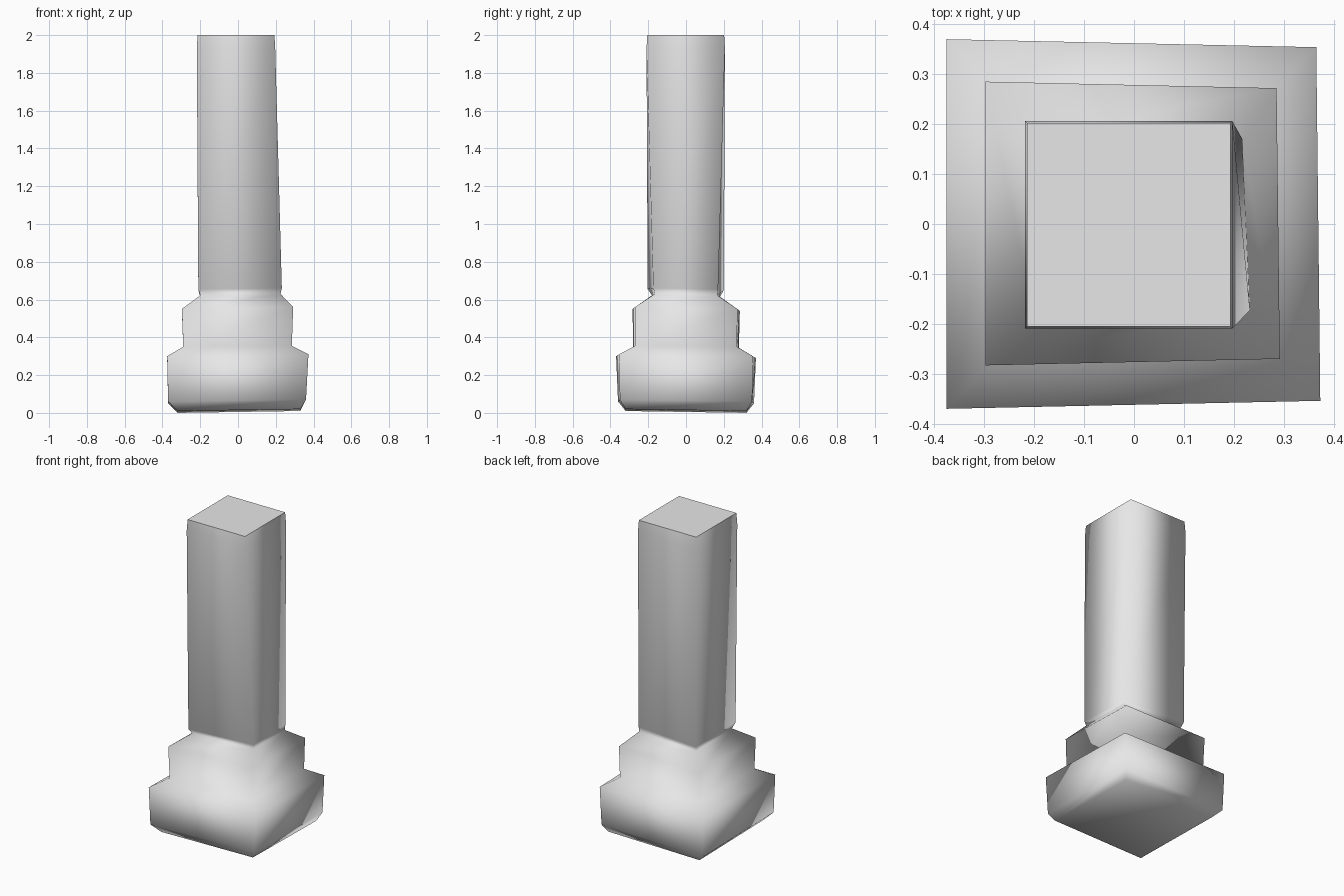
import bpy
import bmesh

default = bpy.data.objects.get("Cube")
if default:
    bpy.data.objects.remove(default, do_unlink=True)

# Plain stone material
stone = bpy.data.materials.new("pale_grey_stone")
stone.use_nodes = True
stone.diffuse_color = (0.8, 0.8, 0.8, 1)
stone.node_tree.nodes["Principled BSDF"].inputs["Base Color"].default_value = (0.8, 0.8, 0.8, 1)


def corners(left, right, front, back, z, tilt=0.0, pinch=0.0):
    """Four-cornered ring; tilt raises the front right, pinch narrows one end."""
    return [(left, front, z + tilt / 2),
            (right, front + pinch, z + tilt),
            (right - pinch / 2, back - pinch, z + tilt / 2),
            (left, back, z)]


# Foot, collar, neck and shaft rings from the ground up
rings = [
    corners(-0.32, 0.33, -0.32, 0.32, 0.00, 0.02),
    corners(-0.37, 0.36, -0.36, 0.36, 0.05, 0.02, 0.01),
    corners(-0.375, 0.373, -0.37, 0.37, 0.29, 0.02, 0.016),
    corners(-0.29, 0.285, -0.28, 0.28, 0.345, 0.01, 0.01),
    corners(-0.297, 0.292, -0.283, 0.285, 0.54, 0.02, 0.013),
    corners(-0.20, 0.225, -0.18, 0.18, 0.615, 0.015, 0.015),
    corners(-0.21, 0.232, -0.203, 0.20, 0.65, 0.01, 0.03),
    corners(-0.218, 0.197, -0.209, 0.206, 1.93),
    corners(-0.214, 0.193, -0.205, 0.202, 2.00),
]

# Loft the rings into one pillar, smooth all over except the flat top
bm = bmesh.new()
loops = [[bm.verts.new(p) for p in ring] for ring in rings]
for low, high in zip(loops, loops[1:]):
    for i in range(4):
        j = (i + 1) % 4
        bm.faces.new((low[i], low[j], high[j], high[i]))
bm.faces.new(reversed(loops[0]))
top = bm.faces.new(loops[-1])
for face in bm.faces:
    face.smooth = face is not top
for edge in top.edges:
    edge.smooth = False
bm.normal_update()

mesh = bpy.data.meshes.new("square_pillar")
bm.to_mesh(mesh)
bm.free()
mesh.materials.append(stone)
pillar = bpy.data.objects.new("square_pillar", mesh)
bpy.context.collection.objects.link(pillar)
